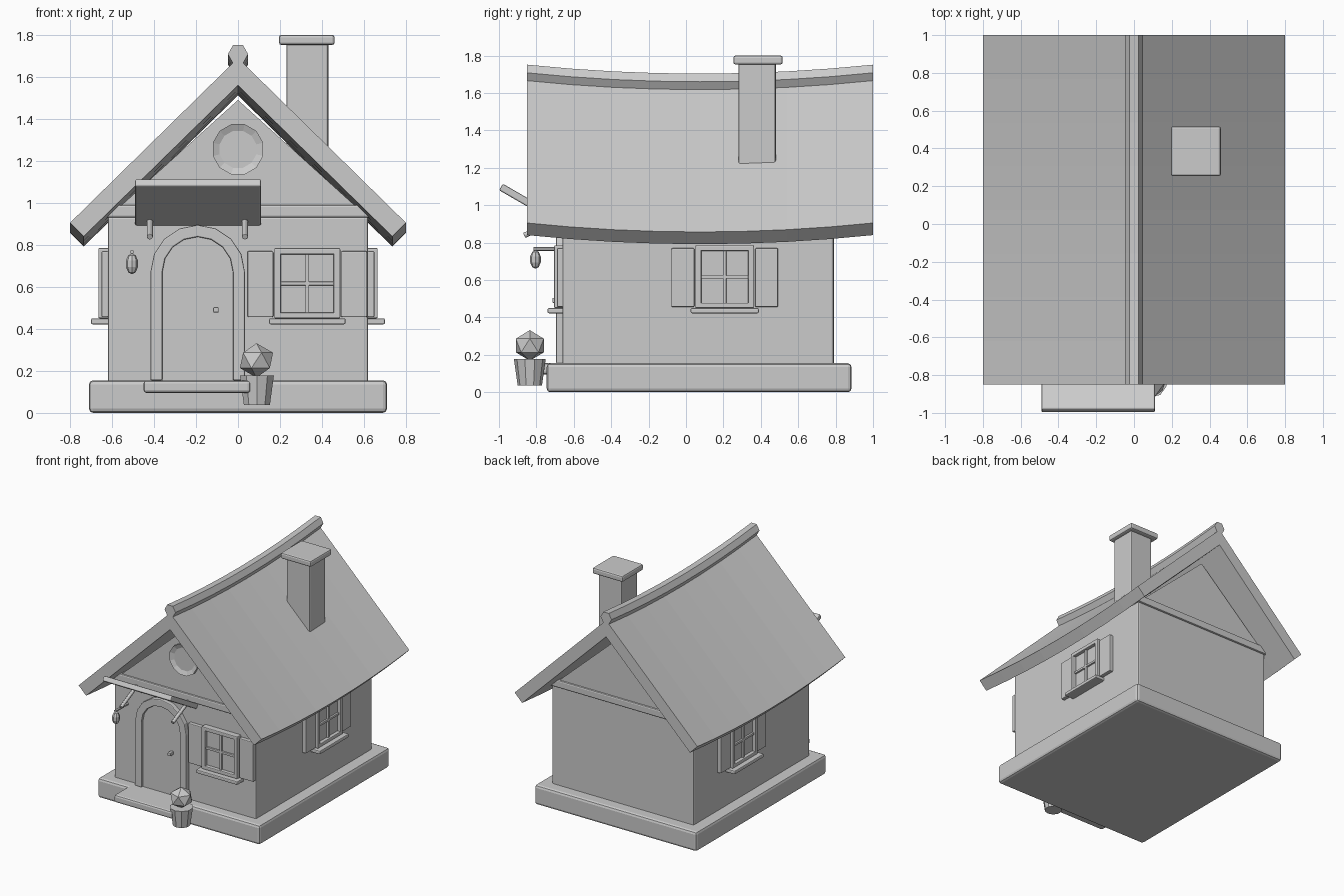
import bpy, bmesh, math
from mathutils import Matrix, Vector

if "Cube" in bpy.data.objects:
    bpy.data.objects.remove(bpy.data.objects["Cube"])

I = Matrix.Identity(4)


def finish(name, bm, mat=I, bevel=0.0):
    bmesh.ops.recalc_face_normals(bm, faces=bm.faces)
    me = bpy.data.meshes.new(name)
    bm.to_mesh(me)
    bm.free()
    ob = bpy.data.objects.new(name, me)
    ob.matrix_world = mat
    bpy.context.collection.objects.link(ob)
    if bevel:
        m = ob.modifiers.new("bevel", 'BEVEL')
        m.width, m.segments, m.limit_method = bevel, 2, 'ANGLE'
    return ob


def box(name, x, y, z, bevel=0.008, mat=I):
    """Box from (min, max) ranges."""
    bm = bmesh.new()
    bmesh.ops.create_cube(bm, size=1)
    for v in bm.verts:
        v.co = [(r[0] + r[1]) / 2 + c * (r[1] - r[0]) for r, c in zip((x, y, z), v.co)]
    return finish(name, bm, mat, bevel)


def extrude_y(name, pts, ys, sag=None, bevel=0.0):
    """Sweep a closed xz profile through the y stations, optionally sagging."""
    bm = bmesh.new()
    rings = [[bm.verts.new((x, y, z + (sag(y) if sag else 0))) for x, z in pts] for y in ys]
    n = len(pts)
    for a, b in zip(rings, rings[1:]):
        for i in range(n):
            bm.faces.new((a[i], a[(i + 1) % n], b[(i + 1) % n], b[i]))
    bm.faces.new(rings[0])
    bm.faces.new(rings[-1][::-1])
    return finish(name, bm, I, bevel)


def rod(name, p, q, r, sides=8, r2=None, bevel=0.0):
    p, q = Vector(p), Vector(q)
    d = q - p
    bm = bmesh.new()
    bmesh.ops.create_cone(bm, cap_ends=True, segments=sides, radius1=r,
                          radius2=r if r2 is None else r2, depth=d.length)
    m = Matrix.Translation((p + q) / 2) @ d.to_track_quat('Z', 'Y').to_matrix().to_4x4()
    return finish(name, bm, m, bevel)


# Plinth, walls, gable and the beam between them
box("foundation", (-.71, .71), (-.745, .885), (0, .155), .02)
box("walls", (-.62, .62), (-.66, .79), (.14, .935), .012)
box("wall_plate", (-.635, .635), (-.672, .802), (.93, .99), .01)
extrude_y("gable", [(-.62, .93), (.62, .93), (0, 1.49)], (-.66, .79))

# Sagging roof and hexagonal ridge cap
Y0, Y1, N = -.85, 1.0, 8
stations = [Y0 + (Y1 - Y0) * i / N for i in range(N + 1)]


def sag(y):
    t = (y - (Y0 + Y1) / 2) / ((Y1 - Y0) / 2)
    return -.048 * (1 - t * t)


extrude_y("roof", [(0, 1.69), (.80, .905), (.735, .84), (0, 1.56), (-.735, .84), (-.80, .905)],
          stations, sag)
cap = [(.048 * math.cos(math.tau * i / 6), 1.708 + .05 * math.sin(math.tau * i / 6))
       for i in range(6)]
extrude_y("ridge_cap", cap, stations, sag)

# Chimney
box("chimney", (.23, .43), (.28, .48), (1.08, 1.77), .01)
box("chimney_cap", (.195, .46), (.253, .517), (1.752, 1.8), .012)

# Round attic window, recessed pane
bm = bmesh.new()
ring = [bm.verts.new((.124 * math.cos(math.tau * (i + .5) / 12), -.685,
                      1.255 + .124 * math.sin(math.tau * (i + .5) / 12))) for i in range(12)]
face = bm.faces.new(ring)
side = bmesh.ops.extrude_face_region(bm, geom=[face])
bmesh.ops.translate(bm, vec=(0, .04, 0), verts=[g for g in side['geom'] if isinstance(g, bmesh.types.BMVert)])
bm.faces.ensure_lookup_table()
front = min(bm.faces, key=lambda f: f.calc_center_median().y) if bm.faces else None
bmesh.ops.recalc_face_normals(bm, faces=bm.faces)
bmesh.ops.inset_region(bm, faces=[front], thickness=.033)
bmesh.ops.translate(bm, vec=(0, .014, 0), verts=front.verts)
finish("attic_window", bm)


# Arched door and frame
def arch(r, up=False, z0=.155, spring=.67, cx=-.192):
    top = [(cx + r * math.cos(math.pi * i / 8), spring + r * math.sin(math.pi * i / 8))
           for i in range(9)]
    return [(cx + r, z0)] + top + [(cx - r, z0)]


extrude_y("door_frame", arch(.225) + arch(.168)[::-1], (-.695, -.65), bevel=.006)
extrude_y("door", arch(.17), (-.675, -.65))
box("door_handle", (-.118, -.092), (-.715, -.67), (.478, .504), .005)
box("door_step", (-.45, .06), (-.91, -.6), (.095, .155), .015)

# Tilted awning with two struts
tilt = Matrix.Translation((-.19, -.825, 1.0025)) @ Matrix.Rotation(math.radians(-30), 4, 'X')
box("awning", (-.30, .30), (-.19, .19), (-.02, .02), .008, tilt)
for k, x in enumerate((-.42, .033)):
    rod(f"awning_strut_{k}", (x, -.865, .838), (x, -.66, .935), .015, 8, bevel=.003)

# Hanging lantern
rod("lantern_arm", (-.505, -.65, .766), (-.505, -.815, .766), .01, 6)
bm = bmesh.new()
bmesh.ops.create_uvsphere(bm, u_segments=8, v_segments=5, radius=1)
finish("lantern", bm, Matrix.Translation((-.505, -.805, .71)) @ Matrix.Diagonal((.03, .03, .05, 1)))


# Shuttered windows: local -y points out of the wall
def window(name, mat):
    w, b, t = .157, .45, .785
    for s in (-1, 1):
        box(f"{name}_jamb_{s}", sorted((s * w, s * (w - .032))), (-.045, .01), (b, t), .006, mat)
        box(f"{name}_shutter_{s}", sorted((s * .162, s * .285)), (-.03, .005), (.456, .77), .006, mat)
    box(f"{name}_head", (-w, w), (-.045, .01), (t - .03, t), .006, mat)
    box(f"{name}_bottom_rail", (-w, w), (-.045, .01), (b, b + .028), .006, mat)
    box(f"{name}_pane", (-.14, .14), (-.018, .005), (b + .01, t - .01), 0, mat)
    box(f"{name}_mullion", (-.009, .009), (-.032, 0), (b + .02, t - .02), .003, mat)
    box(f"{name}_transom", (-.14, .14), (-.032, 0), (.607, .625), .003, mat)
    box(f"{name}_sill", (-.182, .182), (-.08, .01), (.422, .45), .007, mat)


window("front_window", Matrix.Translation((.33, -.66, 0)))
for s, side_name in ((1, "right"), (-1, "left")):
    window(f"{side_name}_window", Matrix.Translation((s * .62, .207, 0))
           @ Matrix.Rotation(s * math.pi / 2, 4, 'Z'))

# Potted bush beside the step
rod("plant_pot", (.09, -.835, .037), (.09, -.835, .177), .065, 10, .085)
bm = bmesh.new()
bmesh.ops.create_icosphere(bm, subdivisions=1, radius=.088)
finish("bush", bm, Matrix.Translation((.088, -.835, .25)) @ Matrix.Diagonal((1, 1, .93, 1)))
